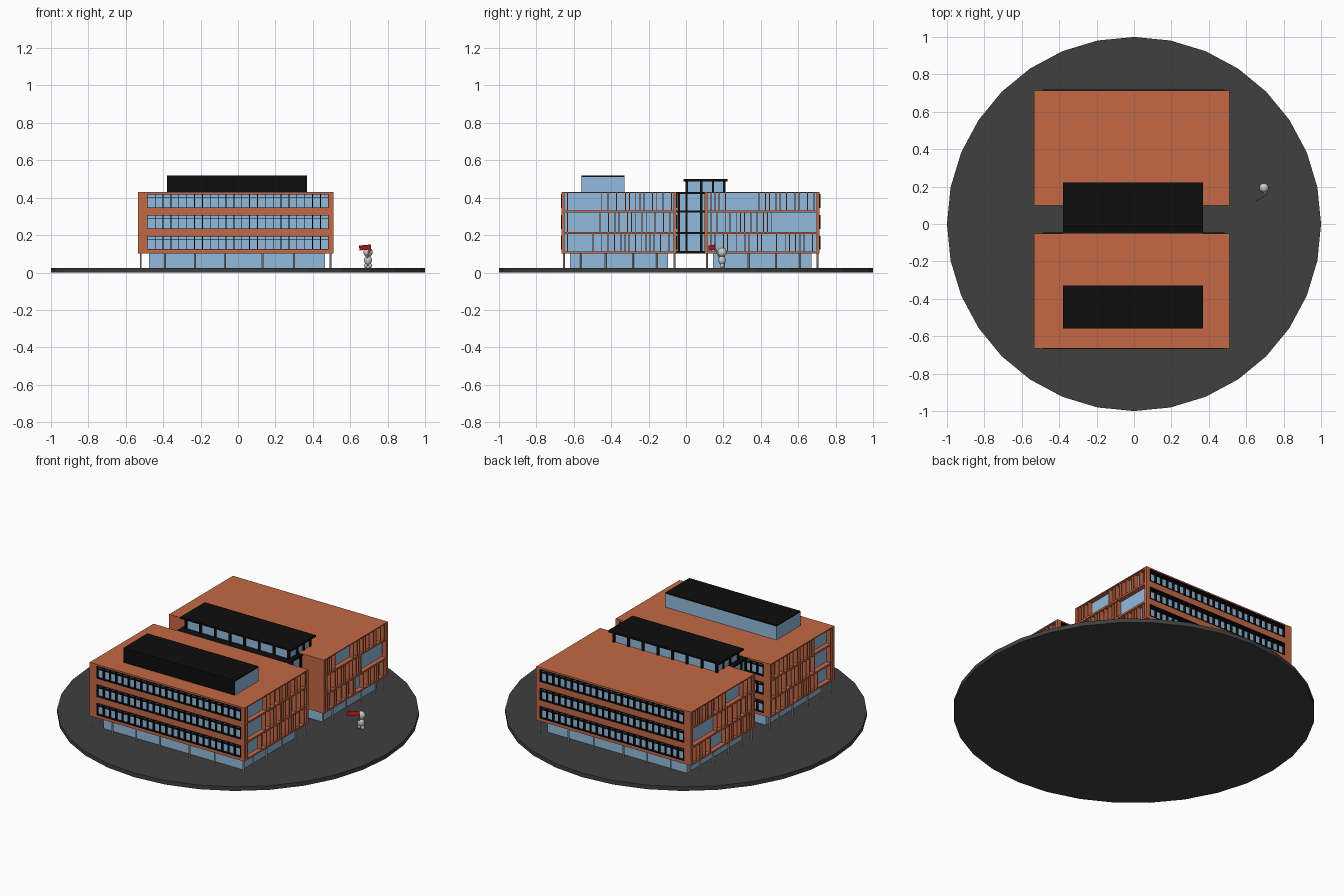
import bpy, bmesh, math, random
from mathutils import Matrix, Vector

if "Cube" in bpy.data.objects:
    bpy.data.objects.remove(bpy.data.objects["Cube"])

random.seed(4)


def material(name, r, g, b):
    m = bpy.data.materials.new(name)
    m.diffuse_color = (r, g, b, 1)
    m.use_nodes = True
    m.node_tree.nodes["Principled BSDF"].inputs["Base Color"].default_value = m.diffuse_color
    return m


ORANGE = material("terracotta", 0.56, 0.14, 0.06)
GLASS = material("glass", 0.29, 0.50, 0.73)
BLACK = material("black_metal", 0.004, 0.004, 0.004)
DARK = material("asphalt", 0.05, 0.05, 0.05)
RED = material("red", 0.55, 0.01, 0.01)


def finish(name, bm, mat=None):
    me = bpy.data.meshes.new(name)
    bm.to_mesh(me)
    bm.free()
    ob = bpy.data.objects.new(name, me)
    bpy.context.collection.objects.link(ob)
    if mat:
        me.materials.append(mat)
    return ob


def boxes(name, items, mat=None):
    """One object from boxes given as (x0, x1, y0, y1, z0, z1)."""
    bm = bmesh.new()
    for x0, x1, y0, y1, z0, z1 in items:
        m = Matrix.Translation(((x0 + x1) / 2, (y0 + y1) / 2, (z0 + z1) / 2))
        bmesh.ops.create_cube(bm, size=1, matrix=m @ Matrix.Diagonal((x1 - x0, y1 - y0, z1 - z0, 1)))
    return finish(name, bm, mat)


def cylinders(name, items, radius, z0, z1, sides=8, mat=None):
    bm = bmesh.new()
    for x, y in items:
        bmesh.ops.create_cone(bm, cap_ends=True, segments=sides, radius1=radius, radius2=radius,
                              depth=z1 - z0, matrix=Matrix.Translation((x, y, (z0 + z1) / 2)))
    return finish(name, bm, mat)


# Round ground disc
G = 0.025
cylinders("ground_disc", [(0, 0)], 1.0, 0, G, 32, DARK)

# Shared building dimensions
X0, X1 = -0.535, 0.51
ZB, ZT = 0.103, 0.43
BX0, BX1 = -0.487, 0.485
BANDS = [(0.122, 0.195), (0.233, 0.307), (0.345, 0.420)]
SLABS = [(ZB, 0.113), (0.206, 0.217), (0.322, 0.333), (0.424, ZT)]
T = 0.016


def banded_wall(name, y_out, sign):
    """Wall with three window bands; sign is the outward y direction."""
    ya, yb = sorted((y_out, y_out - sign * T))
    parts = [(X0, BX0, ya, yb, ZB, ZT), (BX1, X1, ya, yb, ZB, ZT)]
    zs = [ZB] + [z for band in BANDS for z in band] + [ZT]
    parts += [(BX0, BX1, ya, yb, zs[i], zs[i + 1]) for i in range(0, 8, 2)]
    boxes(name + "_wall", parts, ORANGE)
    fa, fb = sorted((y_out + sign * 0.004, y_out - sign * T))
    frames = []
    for z0, z1 in BANDS:
        for z in (z0, z0 + 0.75 * (z1 - z0), z1 - 0.003):
            frames.append((BX0, BX1, fa, fb, z, z + 0.003))
        n = 23
        for i in range(n + 1):
            x = BX0 + (BX1 - BX0 - 0.004) * i / n
            frames.append((x, x + 0.004, fa, fb, z0, z1))
    boxes(name + "_window_frames", frames, BLACK)


def building(name, y0, y1, gaps):
    # Roof, floors and the recessed glass body
    boxes(name + "_slabs", [(X0, X1, y0, y1, a, b) for a, b in SLABS], ORANGE)
    boxes(name + "_glass", [(X0 + 0.028, X1 - 0.028, y0 + 0.012, y1 - 0.012, ZB + 0.005, ZT - 0.004)], GLASS)
    # Irregular vertical fins on both sides, leaving one wide pane per floor
    fins = []
    for xa, xb in ((X0 + 0.001, X0 + 0.030), (X1 - 0.030, X1 - 0.001)):
        for floor in range(3):
            g0, g1 = gaps[floor]
            y = y0 + 0.03
            while y < y1 - 0.025:
                t = (y - y0) / (y1 - y0)
                if not g0 < t < g1:
                    fins.append((xa, xb, y, y + 0.005, SLABS[floor][1], SLABS[floor + 1][0]))
                y += random.choice((0.022, 0.034, 0.046))
    boxes(name + "_side_fins", fins, ORANGE)
    # Recessed ground floor with mullions
    ga, gb = y0 + 0.045, y1 - 0.045
    boxes(name + "_ground_floor_glass", [(-0.475, 0.465, ga, gb, G, ZB)], GLASS)
    # Slender columns around the edge
    ring = [(x, y) for y in (y0 + 0.012, y1 - 0.012) for x in (X0 + 0.015, -0.39, -0.23, -0.07, 0.13, 0.30, 0.495)]
    ring += [(x, y0 + f * (y1 - y0)) for x in (X0 + 0.015, 0.495) for f in (0.17, 0.38, 0.62, 0.83)]
    cylinders(name + "_columns", ring, 0.005, G, ZB)


building("front_block", -0.665, -0.05, [(0.05, 0.22), (0.05, 0.28), (0.05, 0.3)])
building("rear_block", 0.10, 0.715, [(0.5, 0.62), (0.62, 0.97), (0.2, 0.45)])
banded_wall("front_block_front", -0.665, -1)
banded_wall("front_block_back", -0.05, 1)
banded_wall("rear_block_back", 0.715, 1)
boxes("rear_block_front_wall", [(X0, X1, 0.10, 0.10 + T, ZB, ZT)], ORANGE)

# Rooftop penthouse with a solid black front and roof
PX0, PX1 = -0.38, 0.37
boxes("penthouse_glass", [(PX0, PX1, -0.555, -0.33, ZT, 0.512)], GLASS)
boxes("penthouse_shell", [(PX0, PX1, -0.56, -0.33, 0.512, 0.52), (PX0, PX1, -0.56, -0.555, ZT, 0.52)], BLACK)

# Glazed connector between the blocks
boxes("connector_glass", [(PX0 + 0.008, PX1 - 0.008, -0.048, 0.10, ZB + 0.004, 0.425)], GLASS)
frame = [(PX0, PX1, -0.05, 0.10, z, z + 0.011) for z in (ZB, 0.206, 0.322, 0.419)]
for x in (PX0, PX1 - 0.012):
    frame += [(x, x + 0.012, y, y + 0.012, ZB, ZT) for y in (-0.044, -0.004, 0.075)]
boxes("connector_frame", frame, BLACK)

# Raised clerestory with overhanging black roof
boxes("clerestory_glass", [(PX0 + 0.03, PX1 - 0.03, 0.004, 0.203, 0.42, 0.489)], GLASS)
boxes("clerestory_roof", [(PX0, PX1, -0.014, 0.222, 0.488, 0.499)], BLACK)
posts = []
for i in range(8):
    x = PX0 + 0.022 + (PX1 - PX0 - 0.058) * i / 7
    posts += [(x, x + 0.014, y, y + 0.014, ZT - 0.005, 0.49) for y in (-0.004, 0.198)]
for x in (PX0 + 0.022, PX1 - 0.036):
    posts += [(x, x + 0.014, y, y + 0.012, ZT - 0.005, 0.49) for y in (0.075, 0.138)]
boxes("clerestory_posts", posts, BLACK)

# Small figure holding a flag
bm = bmesh.new()
for loc, scale in (((0.695, 0.193, 0.108), (0.025, 0.025, 0.025)),
                   ((0.695, 0.193, 0.066), (0.021, 0.019, 0.026)),
                   ((0.684, 0.193, 0.037), (0.010, 0.012, 0.013)),
                   ((0.706, 0.193, 0.037), (0.010, 0.012, 0.013))):
    bmesh.ops.create_uvsphere(bm, u_segments=16, v_segments=10, radius=1,
                              matrix=Matrix.Translation(loc) @ Matrix.Diagonal((*scale, 1)))
a, b = Vector((0.69, 0.185, 0.075)), Vector((0.705, 0.157, 0.125))
turn = (b - a).to_track_quat('Z', 'Y').to_matrix().to_4x4()
bmesh.ops.create_cone(bm, cap_ends=True, segments=8, radius1=0.006, radius2=0.005,
                      depth=(b - a).length, matrix=Matrix.Translation((a + b) / 2) @ turn)
figure = finish("figure", bm)
bpy.context.view_layer.objects.active = figure
figure.select_set(True)
bpy.ops.object.shade_smooth_by_angle()

flag = boxes("flag", [(-0.036, 0.036, -0.0015, 0.0015, -0.013, 0.013)], RED)
flag.location = (0.680, 0.139, 0.134)
flag.rotation_euler = (0, -0.08, math.atan2(0.035, 0.06))
